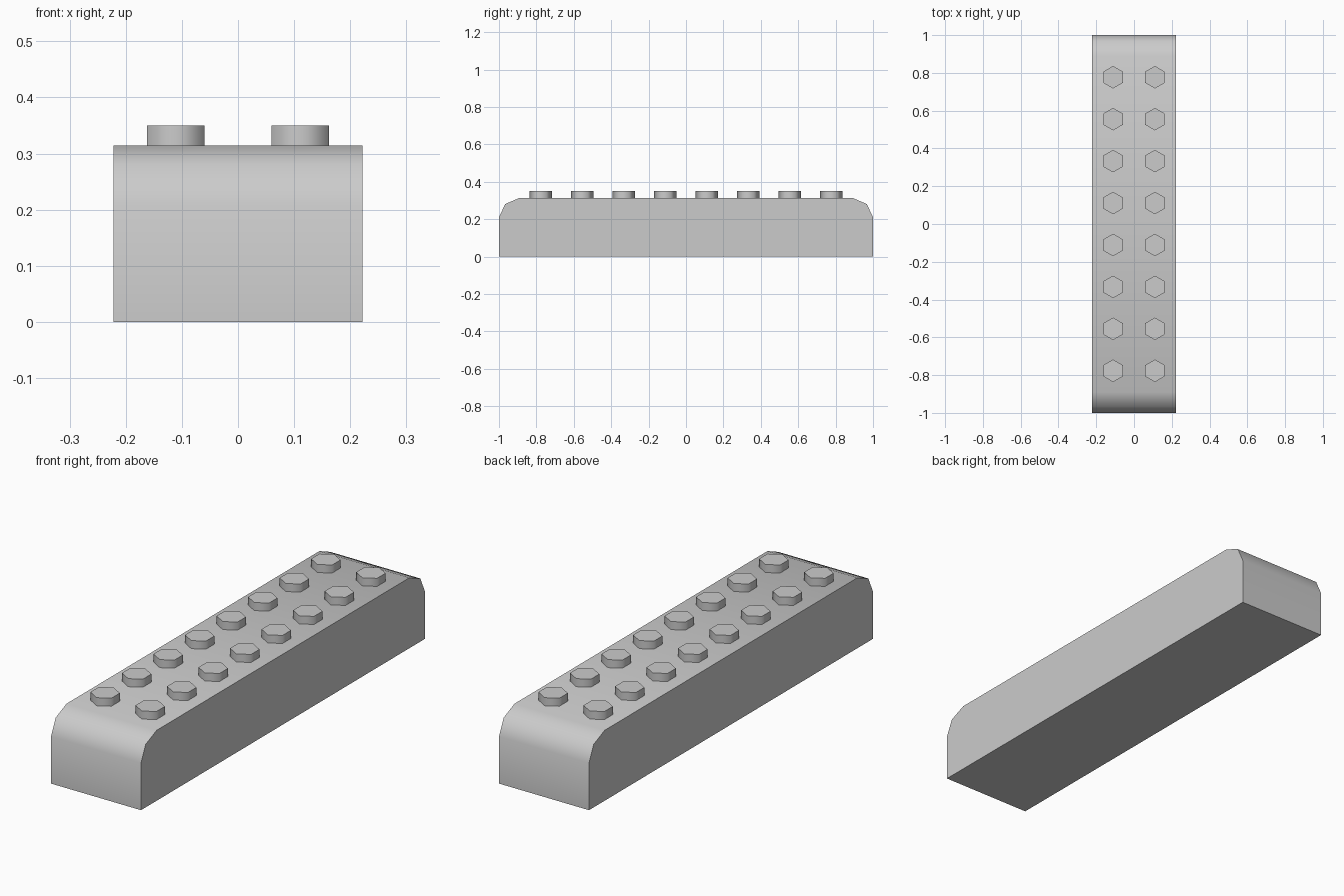
import bpy
import bmesh
import math
from mathutils import Matrix

cube = bpy.data.objects.get("Cube")
if cube:
    bpy.data.objects.remove(cube, do_unlink=True)

HALF_WIDTH = 0.222
BODY_TOP = 0.314
STUD_TOP = 0.35
PITCH = 0.222
STUD_RADIUS = 0.0595

# Single plastic colour
grey = bpy.data.materials.new("light_grey_plastic")
grey.use_nodes = True
colour = (0.6, 0.6, 0.6, 1)
grey.diffuse_color = colour
grey.node_tree.nodes["Principled BSDF"].inputs["Base Color"].default_value = colour


def finish(name, bm):
    """Turn a bmesh into a smooth shaded object with sharp corners."""
    bmesh.ops.recalc_face_normals(bm, faces=bm.faces)
    mesh = bpy.data.meshes.new(name)
    bm.to_mesh(mesh)
    bm.free()
    mesh.materials.append(grey)
    obj = bpy.data.objects.new(name, mesh)
    bpy.context.collection.objects.link(obj)
    bpy.ops.object.select_all(action="DESELECT")
    obj.select_set(True)
    bpy.context.view_layer.objects.active = obj
    bpy.ops.object.shade_smooth_by_angle(angle=math.radians(65))
    return obj


# Body: side profile with rounded upper ends, extruded across the width
half = [(1, 0), (1, 0.21), (0.967, 0.281), (0.89, BODY_TOP)]
profile = half + [(-y, z) for y, z in reversed(half)]
bm = bmesh.new()
side = bm.faces.new([bm.verts.new((-HALF_WIDTH, y, z)) for y, z in profile])
extruded = bmesh.ops.extrude_face_region(bm, geom=[side], use_keep_orig=True)
moved = [v for v in extruded["geom"] if isinstance(v, bmesh.types.BMVert)]
bmesh.ops.translate(bm, verts=moved, vec=(2 * HALF_WIDTH, 0, 0))
finish("body", bm)

# Studs: two columns of eight hexagonal prisms, points towards front and back
bm = bmesh.new()
height = STUD_TOP - BODY_TOP
for column in (-0.5, 0.5):
    for row in range(8):
        place = Matrix.Translation((column * PITCH, (row - 3.5) * PITCH, BODY_TOP + height / 2))
        turn = Matrix.Rotation(math.radians(60), 4, "Z")
        bmesh.ops.create_cone(bm, cap_ends=True, segments=6, radius1=STUD_RADIUS,
                              radius2=STUD_RADIUS, depth=height, matrix=place @ turn)
finish("studs", bm)
